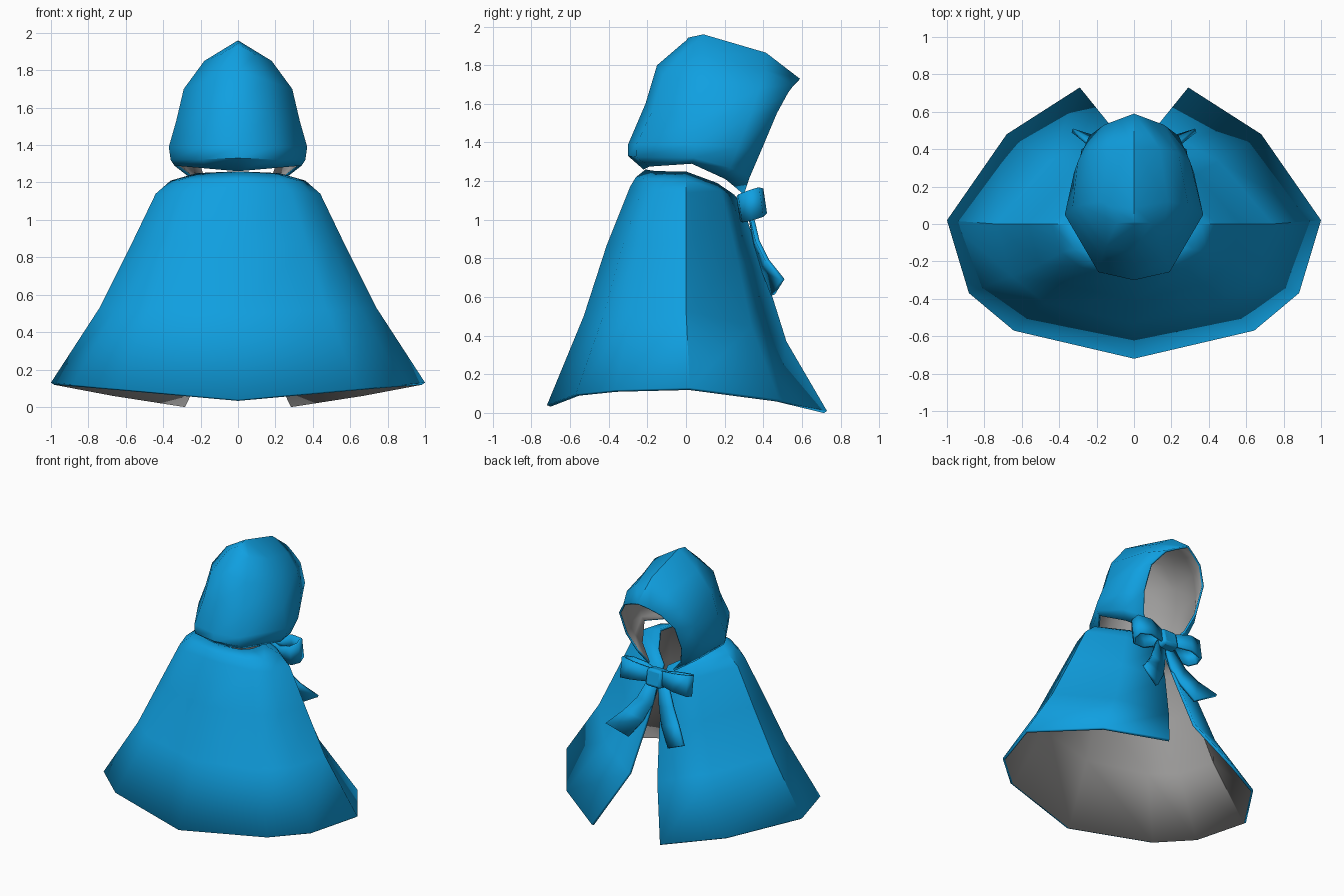
import bpy, bmesh, math
from mathutils import Vector

if "Cube" in bpy.data.objects:
    bpy.data.objects.remove(bpy.data.objects["Cube"], do_unlink=True)


def make_material(name, rgb):
    mat = bpy.data.materials.new(name)
    mat.use_nodes = True
    color = (*rgb, 1.0)
    mat.diffuse_color = color
    mat.node_tree.nodes["Principled BSDF"].inputs["Base Color"].default_value = color
    return mat


blue = make_material("blue cloth", (0.005, 0.35, 0.75))
grey = make_material("grey lining", (0.37, 0.365, 0.36))


def half_ring(front, side, edge, angles, lift=0.0):
    """Half of an open ring: quarter ellipse from front to side, then a bulged run to the opening."""
    fy, fz = front
    sx, sy, sz = side
    points = []
    for a in map(math.radians, angles):
        points.append(Vector((sx * math.sin(a),
                              sy + (fy - sy) * math.cos(a) ** 0.85,
                              fz + (sz - fz) * math.sin(a))))
    side, edge = Vector(side), Vector(edge)
    middle = (side + edge) / 2
    middle.x *= 1.055
    middle.y += 0.148 * (edge.y - side.y)
    middle.z += lift
    return points + [middle, edge]


def full_ring(half):
    mirrored = [Vector((-p.x, p.y, p.z)) for p in reversed(half[1:])]
    return mirrored + half


def loft(name, rows, thickness, lining, closed=False, offset=-1.0):
    """Skin rows of points, then give the cloth thickness."""
    bm = bmesh.new()
    grid = [[bm.verts.new(p) for p in row] for row in rows]
    for low, high in zip(grid, grid[1:]):
        count = len(low)
        for c in range(count if closed else count - 1):
            d = (c + 1) % count
            bm.faces.new((low[c], low[d], high[d], high[c]))
    bmesh.ops.remove_doubles(bm, verts=bm.verts, dist=0.0005)
    mesh = bpy.data.meshes.new(name)
    bm.to_mesh(mesh)
    bm.free()
    obj = bpy.data.objects.new(name, mesh)
    bpy.context.collection.objects.link(obj)
    mesh.materials.append(blue)
    mesh.materials.append(grey)
    smooth(obj)
    solid = obj.modifiers.new("thickness", 'SOLIDIFY')
    solid.thickness = thickness
    solid.offset = offset
    solid.material_offset = 1 if lining else 0
    solid.material_offset_rim = 0
    return obj


def smooth(obj):
    bpy.ops.object.select_all(action='DESELECT')
    obj.select_set(True)
    bpy.context.view_layer.objects.active = obj
    bpy.ops.object.shade_smooth_by_angle(angle=math.radians(50))


# Cape: front (y, z), side (x, y, z), opening edge (x, y, z), from hem to neck
cape_rings = [
    ((-0.72, 0.04), (1.0, 0.02, 0.13), (0.29, 0.73, 0.01)),
    ((-0.53, 0.50), (0.74, 0.0, 0.53), (0.12, 0.52, 0.37)),
    ((-0.41, 0.87), (0.57, 0.0, 0.87), (0.06, 0.41, 0.72)),
    ((-0.29, 1.17), (0.44, 0.0, 1.14), (0.02, 0.31, 1.02)),
    ((-0.26, 1.22), (0.36, 0.0, 1.21), (0.02, 0.28, 1.09)),
    ((-0.21, 1.26), (0.22, 0.0, 1.25), (0.02, 0.25, 1.13)),
]
loft("cape", [full_ring(half_ring(*r, (0, 40, 62, 90))) for r in cape_rings], 0.02, True)

# Hood: same layout, from neck to ridge
hood_rings = [
    ((-0.22, 1.26), (0.34, 0.03, 1.29), (0.11, 0.30, 1.13)),
    ((-0.30, 1.33), (0.36, 0.04, 1.32), (0.19, 0.33, 1.22)),
    ((-0.30, 1.39), (0.37, 0.05, 1.39), (0.24, 0.39, 1.36)),
    ((-0.21, 1.60), (0.33, 0.08, 1.53), (0.24, 0.47, 1.55)),
    ((-0.15, 1.80), (0.29, 0.10, 1.70), (0.16, 0.53, 1.66)),
    ((-0.01, 1.92), (0.18, 0.12, 1.85), (0.08, 0.56, 1.70)),
    ((0.0, 1.925), (0.0, 0.09, 1.96), (0.0, 0.59, 1.73), 0.02),
]
hood_rows = []
for front, side, edge, *lift in hood_rings:
    hood_rows.append(full_ring(half_ring(front, side, edge, (0, 31, 90), *lift)))
loft("hood", hood_rows, 0.015, True)

# Bow loops and tails, one of each per side
loop_outline = [(0.03, 0.33), (0.15, 0.27), (0.25, 0.28), (0.29, 0.33),
                (0.28, 0.39), (0.18, 0.41), (0.03, 0.37)]
tail_inner = [(0.0, 0.33, 1.04), (0.03, 0.36, 0.86), (0.08, 0.40, 0.74), (0.17, 0.45, 0.61)]
tail_outer = [(0.07, 0.33, 1.06), (0.15, 0.37, 0.89), (0.23, 0.42, 0.79), (0.33, 0.50, 0.69)]
for label, s in (("left", 1), ("right", -1)):
    rows = []
    for end in (-1, 1):
        row = []
        for x, y in loop_outline:
            rise = end * (0.045 + 0.11 * x)
            row.append(Vector((s * x, y - 0.15 * rise, 1.075 + rise + 0.3 * (y - 0.335))))
        rows.append(row[::s])
    loft(label + "_bow_loop", rows, 0.018, False, closed=True)
    tail = [[Vector((s * x, y, z)) for x, y, z in side] for side in (tail_inner, tail_outer)]
    loft(label + "_bow_tail", tail[::s], 0.022, False, offset=0.0)

# Knot in the middle of the bow
bpy.ops.mesh.primitive_cube_add(size=1, location=(0, 0.35, 1.07))
knot = bpy.context.object
knot.name = "bow_knot"
knot.scale = (0.13, 0.10, 0.13)
knot.rotation_euler.x = math.radians(12)
bpy.ops.object.transform_apply(location=False, rotation=True, scale=True)
knot.data.materials.append(blue)
bevel = knot.modifiers.new("bevel", 'BEVEL')
bevel.width = 0.02
bevel.segments = 2
smooth(knot)
